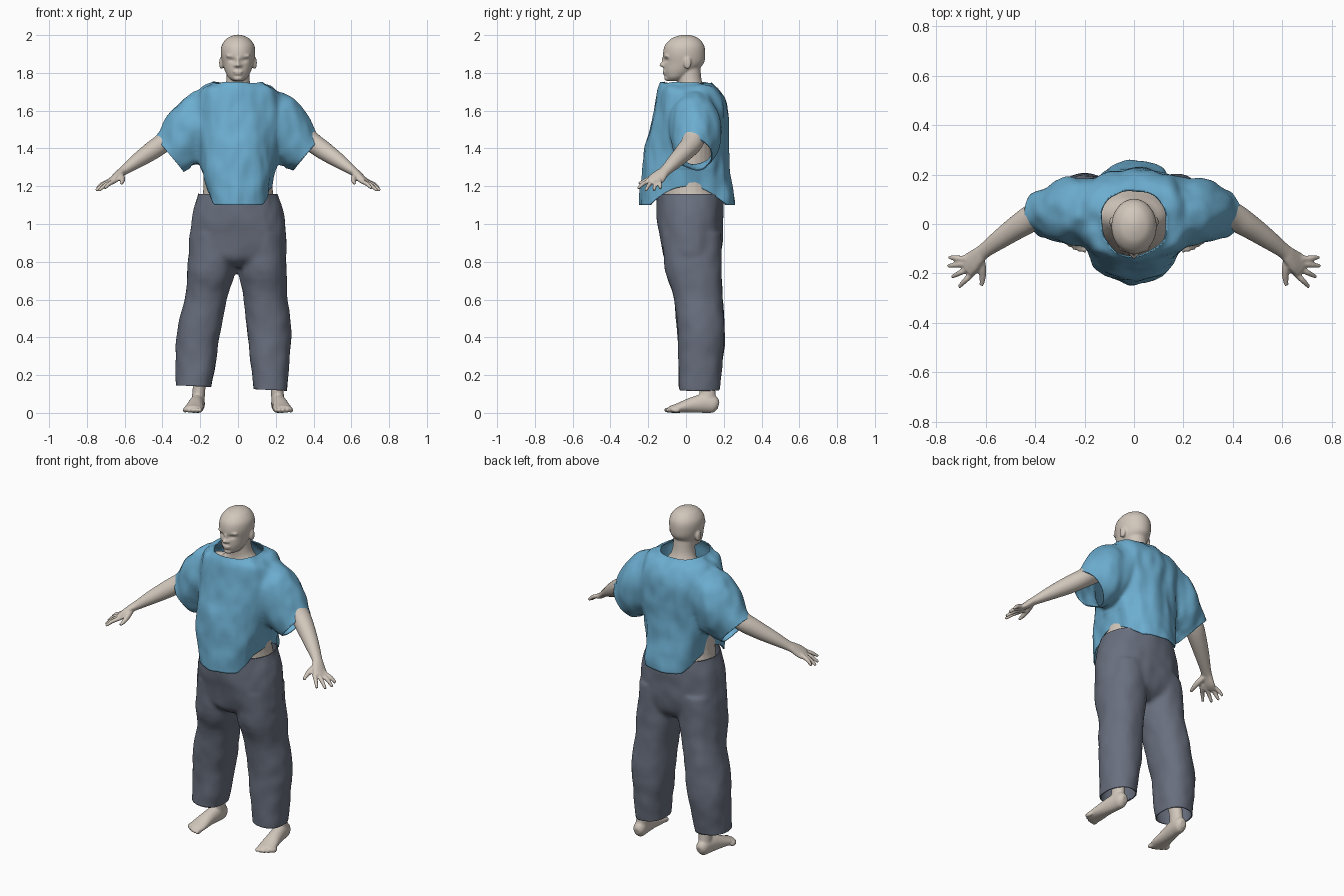
import bpy, bmesh, math
from mathutils import Vector, Matrix, noise


def material(name, rgb):
    m = bpy.data.materials.new(name)
    m.diffuse_color = (*rgb, 1)
    return m


def loft(bm, sections, side=1, ref=(0, 1, 0), flat=False, p=2.0, n=32, sub=4):
    """Closed tube through (x, y, z, ru, rv) sections, smoothed with a spline."""
    s = [Vector(t) for t in sections]
    pts = []
    for i in range(len(s) - 1):
        a, b, c, d = s[max(i - 1, 0)], s[i], s[i + 1], s[min(i + 2, len(s) - 1)]
        for k in range(sub):
            t = k / sub
            pts.append(0.5 * (2 * b + (c - a) * t + (2 * a - 5 * b + 4 * c - d) * t * t
                              + (3 * b - a - 3 * c + d) * t ** 3))
    pts.append(s[-1])
    rings = []
    for i, q in enumerate(pts):
        d = Vector((0, 0, 1))
        if not flat:
            d = (pts[min(i + 1, len(pts) - 1)] - pts[max(i - 1, 0)])
            d = Vector(d[:3]).normalized()
        u = Vector(ref).cross(d).normalized()
        v = d.cross(u)
        ring = []
        for j in range(n):
            c, e = math.cos(math.tau * j / n), math.sin(math.tau * j / n)
            co = (Vector(q[:3]) + u * q[3] * math.copysign(abs(c) ** (2 / p), c)
                  + v * q[4] * math.copysign(abs(e) ** (2 / p), e))
            ring.append(bm.verts.new((co.x * side, co.y, co.z)))
        rings.append(ring)
    for r0, r1 in zip(rings, rings[1:]):
        for j in range(n):
            bm.faces.new((r0[j], r0[(j + 1) % n], r1[(j + 1) % n], r1[j]))
    bm.faces.new(rings[0][::-1])
    bm.faces.new(rings[-1])


def blob(bm, co, r, side=1):
    m = Matrix.Translation((co[0] * side, co[1], co[2])) @ Matrix.Diagonal((*r, 1))
    bmesh.ops.create_uvsphere(bm, u_segments=20, v_segments=12, radius=1, matrix=m)


def fuse(name, bm, voxel, mat, smooth):
    """Merge overlapping closed volumes into one skin."""
    bmesh.ops.recalc_face_normals(bm, faces=bm.faces)
    me = bpy.data.meshes.new(name)
    bm.to_mesh(me)
    bm.free()
    ob = bpy.data.objects.new(name, me)
    bpy.context.collection.objects.link(ob)
    me.materials.append(mat)
    bpy.ops.object.select_all(action='DESELECT')
    bpy.context.view_layer.objects.active = ob
    ob.select_set(True)
    r = ob.modifiers.new("fuse", 'REMESH')
    r.mode, r.voxel_size = 'VOXEL', voxel
    k = ob.modifiers.new("relax", 'SMOOTH')
    k.iterations = smooth
    for m in ("fuse", "relax"):
        bpy.ops.object.modifier_apply(modifier=m)
    return ob


def cut(bm, co, no, test=lambda c: True):
    faces = [f for f in bm.faces if test(f.calc_center_median())]
    geom = set(faces)
    for f in faces:
        geom.update(f.verts)
        geom.update(f.edges)
    bmesh.ops.bisect_plane(bm, geom=list(geom), plane_co=co, plane_no=no, clear_outer=True)


def wrinkle(bm, amount, fx, fz):
    bm.normal_update()
    for v in bm.verts:
        c = v.co
        w = noise.noise(Vector((c.x * fx, c.y * fx, c.z * fz)))
        w += 0.4 * noise.noise(Vector((c.x * 2 * fx, c.y * 2 * fx, c.z * 2.5 * fz + 7)))
        v.co += v.normal * amount * w


def finish(ob, thick=0):
    bpy.ops.object.shade_smooth_by_angle(angle=math.radians(50))
    if thick:
        m = ob.modifiers.new("cloth thickness", 'SOLIDIFY')
        m.thickness, m.offset = thick, -1


skin = material("skin", (0.64, 0.57, 0.50))
blue = material("blue cloth", (0.15, 0.42, 0.63))
slate = material("slate cloth", (0.14, 0.16, 0.21))

# Body: torso, neck and head
bm = bmesh.new()
loft(bm, [(0, .03, .9, .17, .14), (0, .03, 1.1, .19, .155), (0, .02, 1.2, .183, .15),
          (0, .02, 1.4, .185, .14), (0, .03, 1.55, .18, .13), (0, .035, 1.66, .13, .085),
          (0, .03, 1.71, .08, .07), (0, .02, 1.76, .062, .063), (0, .015, 1.84, .06, .06)], flat=True)
loft(bm, [(0, -.065, 1.757, .025, .03), (0, -.052, 1.775, .05, .055), (0, -.032, 1.81, .069, .085),
          (0, -.012, 1.85, .082, .106), (0, -.01, 1.90, .091, .112), (0, -.008, 1.945, .087, .104),
          (0, -.005, 1.98, .062, .075), (0, -.003, 1.996, .032, .04), (0, 0, 2.002, .008, .01)], flat=True)

# Face features
blob(bm, (0, -.122, 1.842), (.014, .02, .012))
blob(bm, (0, -.114, 1.864), (.010, .015, .028))
blob(bm, (0, -.112, 1.806), (.026, .013, .007))
blob(bm, (0, -.108, 1.795), (.023, .014, .007))
blob(bm, (0, -.094, 1.772), (.026, .022, .016))

for s in (1, -1):
    blob(bm, (.034, -.097, 1.889), (.03, .018, .009), s)
    blob(bm, (.012, -.116, 1.839), (.011, .013, .010), s)
    blob(bm, (.088, .008, 1.852), (.012, .02, .033), s)
    # Arm and palm
    loft(bm, [(.12, .06, 1.61, .06, .06), (.2, .055, 1.58, .068, .07), (.3, .05, 1.51, .062, .065),
              (.39, .035, 1.435, .053, .058), (.46, -.005, 1.385, .049, .05), (.54, -.06, 1.33, .038, .04),
              (.605, -.108, 1.283, .025, .031), (.63, -.13, 1.265, .021, .036),
              (.66, -.157, 1.238, .018, .045), (.682, -.176, 1.222, .012, .042)], s)
    # Fingers and thumb
    knuckles = [(.694, -.140, 1.222), (.682, -.160, 1.224), (.668, -.180, 1.225), (.653, -.199, 1.227)]
    tips = [(.748, -.135, 1.186), (.752, -.170, 1.176), (.737, -.214, 1.176), (.708, -.254, 1.188)]
    for a, b in zip(knuckles, tips):
        a, b = Vector(a), Vector(b)
        mid = (a + b) / 2 + Vector((0, 0, .006))
        loft(bm, [(*(a - (b - a) * .3), .012, .012), (*a, .012, .012), (*mid, .0115, .0115),
                  (*b, .008, .008)], s, n=12)
    loft(bm, [(.62, -.135, 1.26, .015, .015), (.615, -.175, 1.245, .017, .017),
              (.612, -.215, 1.228, .013, .013), (.617, -.25, 1.214, .008, .008)], s, ref=(1, 0, 0), n=12)
    # Leg and foot
    loft(bm, [(.1, .03, 1.0, .10, .11), (.125, .04, .8, .09, .1), (.15, .07, .55, .065, .07),
              (.18, .09, .35, .055, .06), (.203, .11, .16, .035, .043), (.212, .115, .06, .035, .045)],
         s, flat=True)
    loft(bm, [(.208, .172, .04, .02, .018), (.21, .15, .045, .044, .034), (.215, .10, .05, .05, .038),
              (.224, .03, .041, .041, .042), (.232, -.04, .026, .026, .05), (.236, -.085, .018, .018, .048)],
         s, ref=(1, 0, 0))
    for i in range(5):
        blob(bm, (.2 + .02 * i, -.093 + .005 * i * i / 2, .015), (.0115, .024, .014), s)

body = fuse("body", bm, 0.006, skin, 2)
for v in body.data.vertices:  # eye sockets
    if v.co.y < -.05 and v.co.z > 1.8:
        d = ((abs(v.co.x) - .034) / .019) ** 2 + ((v.co.z - 1.867) / .011) ** 2
        v.co.y += .010 * math.exp(-d)
finish(body)

# Eyes
bm = bmesh.new()
for s in (1, -1):
    blob(bm, (.034, -.083, 1.867), (.014, .014, .009), s)
eyes = fuse("eyes", bm, 0.003, skin, 1)
finish(eyes)

# Trousers: hips, then each leg with its own stance
bm = bmesh.new()
loft(bm, [(0, .02, 1.22, .2, .175), (0, .02, 1.16, .21, .175), (0, .022, 1.08, .236, .177),
          (0, .022, 1.0, .25, .173), (0, .028, .9, .26, .165), (0, .03, .82, .25, .145),
          (0, .035, .77, .17, .09)][::-1], flat=True, p=2.3)
legs = {-1: [(.13, .03, .95, .115, .155), (.145, .04, .75, .127, .15), (.172, .067, .6, .114, .13),
             (.212, .08, .4, .115, .126), (.22, .073, .25, .107, .114), (.237, .065, .09, .084, .106)],
        1: [(.13, .03, .95, .115, .155), (.132, .04, .75, .125, .15), (.147, .067, .6, .112, .13),
            (.163, .08, .4, .115, .126), (.17, .073, .25, .104, .114), (.167, .065, .09, .083, .106)]}
for s, sec in legs.items():
    loft(bm, sec[::-1], s, flat=True, p=2.2)
trousers = fuse("trousers", bm, 0.012, slate, 4)
bm = bmesh.new()
bm.from_mesh(trousers.data)
cut(bm, (0, 0, 1.16), (0, 0, 1))
cut(bm, (0, 0, .13), (-.05, 0, -1))
wrinkle(bm, .009, 8, 5)
bm.to_mesh(trousers.data)
bm.free()
finish(trousers, .006)

# Shirt: boxy body plus wide drooping sleeves
bm = bmesh.new()
loft(bm, [(0, .005, 1.8, .11, .12), (0, .005, 1.75, .13, .135), (0, .02, 1.71, .2, .165),
          (0, .03, 1.62, .235, .187), (0, .02, 1.5, .232, .205), (0, .008, 1.4, .218, .222),
          (0, -.002, 1.25, .195, .238), (0, .003, 1.12, .178, .248), (0, .003, 1.04, .17, .25)][::-1],
     flat=True, p=2.4)
for s in (1, -1):
    loft(bm, [(.09, .05, 1.575, .13, .13), (.15, .05, 1.555, .16, .14), (.22, .05, 1.50, .172, .14),
              (.29, .047, 1.435, .153, .125), (.36, .04, 1.375, .116, .10), (.42, .035, 1.325, .105, .09)], s)
shirt = fuse("shirt", bm, 0.012, blue, 4)
bm = bmesh.new()
bm.from_mesh(shirt.data)
cut(bm, (0, 0, 1.75), (0, 0, 1))
cut(bm, (0, 0, 1.1), (0, 0, -1))
for s in (1, -1):  # sleeve openings
    cut(bm, (s * .365, .04, 1.37), (s * .76, 0, -.65), lambda c: c.z > 1.22 and c.x * s > .2)
for v in bm.verts:  # hem arches up at the sides
    c = v.co
    if c.z < 1.35 and abs(c.x) < .25:
        hem = .10 * max(0, 1 - ((c.y - .01) / .2) ** 2)
        c.z += hem * (1.35 - c.z) / .25 * (1 if c.z < 1.25 else (1.35 - c.z) / .1)
wrinkle(bm, .018, 9, 4)
bm.to_mesh(shirt.data)
bm.free()
finish(shirt, .006)
